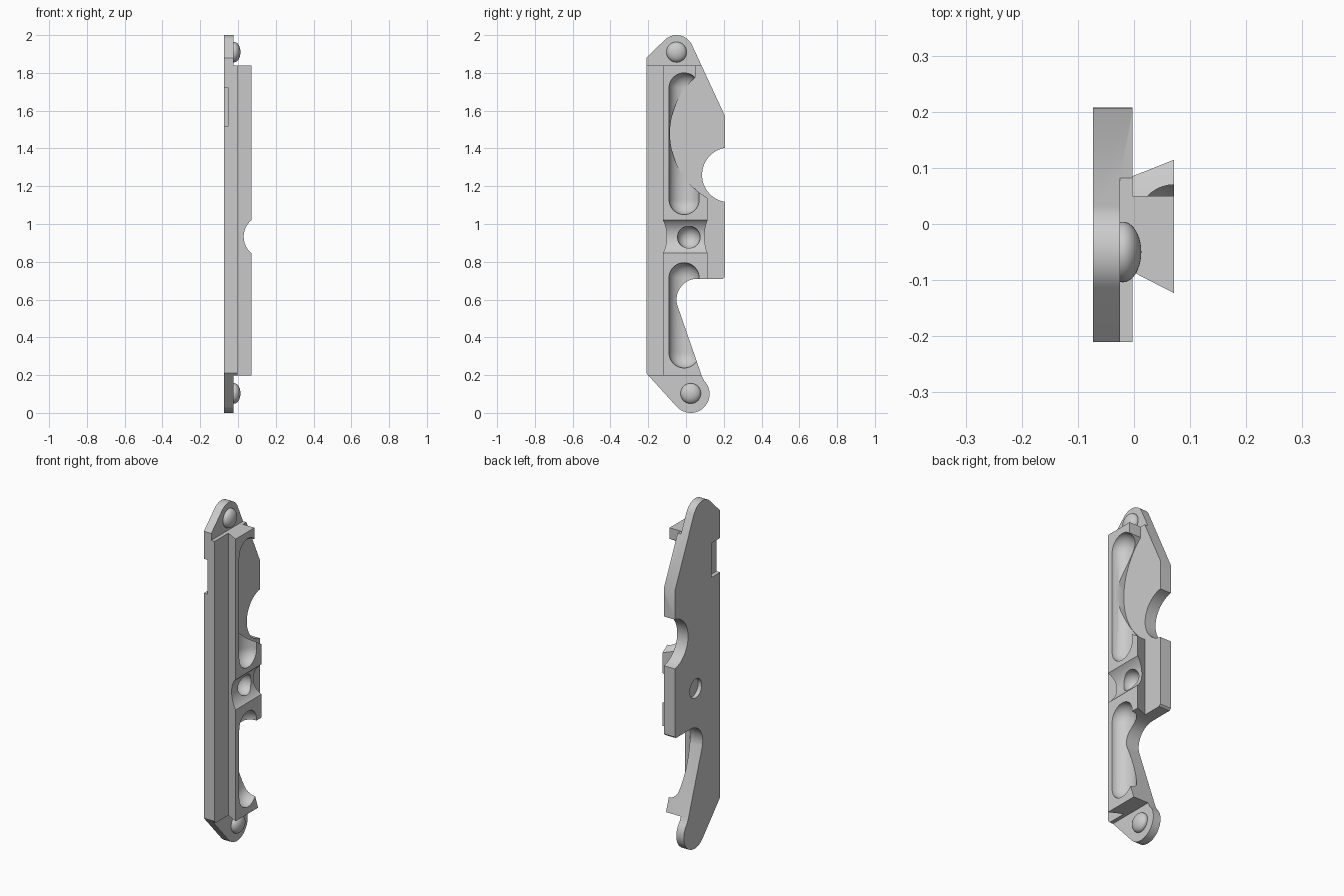
import bpy, bmesh
from math import cos, sin, radians, pi
from mathutils import Matrix

if "Cube" in bpy.data.objects:
    bpy.data.objects.remove(bpy.data.objects["Cube"])


def arc(c, r, a0, a1, n=20):
    return [(c[0] + r * cos(radians(a0 + (a1 - a0) * i / n)),
             c[1] + r * sin(radians(a0 + (a1 - a0) * i / n))) for i in range(n + 1)]


def to_object(name, bm):
    bmesh.ops.recalc_face_normals(bm, faces=bm.faces[:])
    me = bpy.data.meshes.new(name)
    bm.to_mesh(me)
    bm.free()
    ob = bpy.data.objects.new(name, me)
    bpy.context.collection.objects.link(ob)
    return ob


def prism(name, pts, lo, hi, axis):
    """Extrude a closed profile along x (points y,z), y (points x,z) or z (points x,y)."""
    place = {'x': lambda p: (lo, p[0], p[1]),
             'y': lambda p: (p[0], lo, p[1]),
             'z': lambda p: (p[0], p[1], lo)}[axis]
    bm = bmesh.new()
    face = bm.faces.new([bm.verts.new(place(p)) for p in pts])
    new = bmesh.ops.extrude_face_region(bm, geom=[face])['geom']
    d = hi - lo
    vec = {'x': (d, 0, 0), 'y': (0, d, 0), 'z': (0, 0, d)}[axis]
    bmesh.ops.translate(bm, vec=vec, verts=[v for v in new if isinstance(v, bmesh.types.BMVert)])
    return to_object(name, bm)


def rect(a0, b0, a1, b1):
    return [(a0, b0), (a1, b0), (a1, b1), (a0, b1)]


def capsule(name, centre, radius, x_radius, length=0.0):
    """Ellipsoid stretched along z by splitting it at its equator."""
    bm = bmesh.new()
    bmesh.ops.create_uvsphere(bm, u_segments=40, v_segments=20, radius=1)
    if length:
        low = [f for f in bm.faces if f.calc_center_median().z < 0]
        geo = bmesh.ops.extrude_face_region(bm, geom=low)['geom']
        bmesh.ops.delete(bm, geom=low, context='FACES')
        for v in geo:
            if isinstance(v, bmesh.types.BMVert):
                v.co.z -= length / radius
    bmesh.ops.transform(bm, verts=bm.verts[:], matrix=Matrix.Translation(centre)
                        @ Matrix.Diagonal((x_radius, radius, radius, 1)))
    return to_object(name, bm)


FACE, BASE, TAB, BACK = 0.071, -0.003, -0.025, -0.073
TOP_PEG, LOW_PEG = (-0.05, 1.91), (0.025, 0.1)

# full outline seen from the side, through the whole thickness
outline = (arc(LOW_PEG, 0.1, 222, 405, 28) + [(0.083, 0.197)]
           + arc((0.06, 0.60), 0.11, 197, 90)
           + [(0.197, 0.71), (0.207, 0.72)]
           + arc((0.23, 1.26), 0.145, 261, 99, 28)
           + [(0.207, 1.57)]
           + arc(TOP_PEG, 0.09, 25, 134)
           + [(-0.21, 1.88), (-0.21, 0.21)])
body = prism("dovetail_plate", outline, BACK, FACE, 'x')

cutters = [
    # thinned end tabs
    prism("top_tab_cut", rect(-0.4, 1.84, 0.4, 2.2), TAB, 0.2, 'x'),
    prism("bottom_tab_cut", rect(-0.4, -0.2, 0.4, 0.197), TAB, 0.2, 'x'),
    # undercut flanks of the dovetail
    prism("left_flank_cut", [(BASE, -0.085), (0.1, -0.138), (0.1, -0.4), (BASE, -0.4)], -0.1, 2.1, 'z'),
    prism("right_flank_cut", [(BASE, 0.085), (0.1, 0.126), (0.1, 0.4), (BASE, 0.4)], -0.1, 2.1, 'z'),
    # large round clearance and the trimmed rail end above it
    prism("round_clearance", arc((0.309, 1.48), 0.394, 0, 355, 71), BASE, 0.2, 'x'),
    prism("rail_end_trim", rect(0.05, 1.6, 0.4, 1.95), BASE, 0.2, 'x'),
    # long round-bottomed pockets
    capsule("upper_pocket", (FACE, -0.01, 1.72), 0.08, 0.071, 0.59),
    capsule("lower_pocket", (FACE, -0.01, 0.715), 0.08, 0.071, 0.397),
    # cross groove with socket
    prism("cross_groove", arc((0.144, 0.933), 0.114, 0, 354, 59), -0.4, 0.4, 'y'),
    capsule("front_socket", (0.03, 0.015, 0.93), 0.06, 0.06),
    prism("back_recess", arc((0.015, 0.93), 0.055, 0, 350, 35), -0.2, -0.05, 'x'),
    # notch in the back edge
    prism("edge_notch", rect(-0.3, 1.52, -0.13, 1.72), -0.2, -0.05, 'x'),
]
for c in cutters:
    m = body.modifiers.new(c.name, 'BOOLEAN')
    m.operation, m.solver, m.object = 'DIFFERENCE', 'EXACT', c

bpy.context.view_layer.objects.active = body
for m in list(body.modifiers):
    bpy.ops.object.modifier_apply(modifier=m.name)
for c in cutters:
    bpy.data.objects.remove(c)

# domed locating pegs on the tabs
pegs = [capsule(n, (-0.02, y, z), 0.054, 0.033)
        for n, (y, z) in (("top_peg", TOP_PEG), ("bottom_peg", (0.025, 0.103)))]

bpy.ops.object.select_all(action='DESELECT')
for ob in [body] + pegs:
    ob.select_set(True)
bpy.context.view_layer.objects.active = body
bpy.ops.object.shade_smooth_by_angle(angle=radians(28))
